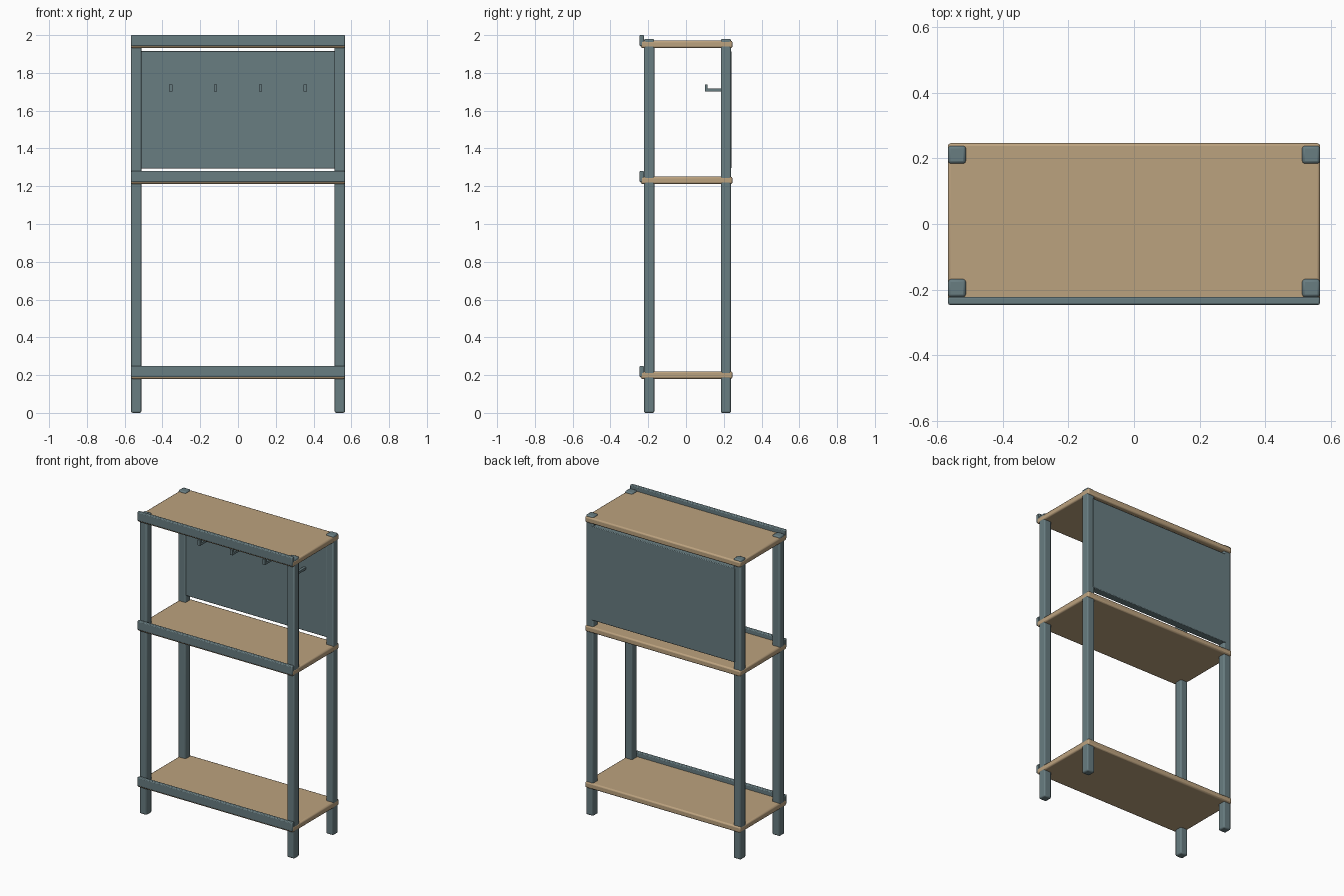
import bpy
from mathutils import Vector

cube = bpy.data.objects.get("Cube")
if cube:
    bpy.data.objects.remove(cube, do_unlink=True)


def make_material(name, rgb):
    mat = bpy.data.materials.new(name)
    mat.use_nodes = True
    color = (*rgb, 1.0)
    mat.diffuse_color = color
    mat.node_tree.nodes["Principled BSDF"].inputs["Base Color"].default_value = color
    return mat


metal = make_material("blue grey metal", (0.14, 0.205, 0.22))
wood = make_material("light wood", (0.50, 0.36, 0.21))


def box(name, low, high, mat, bevel=0.0):
    """Box between two corners, with chamfered edges."""
    low, high = Vector(low), Vector(high)
    bpy.ops.mesh.primitive_cube_add(size=1, location=(low + high) / 2)
    obj = bpy.context.object
    obj.name = name
    obj.scale = high - low
    bpy.ops.object.transform_apply(location=False, rotation=False, scale=True)
    obj.data.materials.append(mat)
    if bevel:
        mod = obj.modifiers.new("chamfer", "BEVEL")
        mod.width = bevel
        mod.segments = 2
        bpy.ops.object.shade_smooth_by_angle()
    return obj


HALF = 0.567   # half width of the rack
POST = 0.054   # post thickness

# Four corner posts
for row, y in (("front", -0.222), ("back", 0.184)):
    for side, x in (("right", -HALF + 0.001), ("left", HALF - 0.001 - POST)):
        box(f"{row}_{side}_post", (x, y, 0), (x + POST, y + POST, 1.98), metal, 0.008)

# Three shelves, each with a raised lip along the front
for level, z in (("bottom", 0.18), ("middle", 1.212), ("top", 1.932)):
    box(f"{level}_shelf", (-HALF, -0.24, z), (HALF, 0.246, z + 0.039), wood, 0.009)
    box(f"{level}_front_lip", (-HALF + 0.001, -0.246, z + 0.01),
        (HALF - 0.001, -0.222, z + 0.068), metal, 0.005)

# Back panel between the rear posts
box("back_panel", (-0.525, 0.19, 1.294), (0.525, 0.24, 1.915), metal, 0.004)

# Row of hooks on the panel
for i, x in enumerate((-0.356, -0.119, 0.119, 0.356), 1):
    box(f"hook_arm_{i}", (x - 0.009, 0.1, 1.702), (x + 0.009, 0.2, 1.717), metal)
    box(f"hook_tip_{i}", (x - 0.009, 0.1, 1.702), (x + 0.009, 0.115, 1.738), metal)
